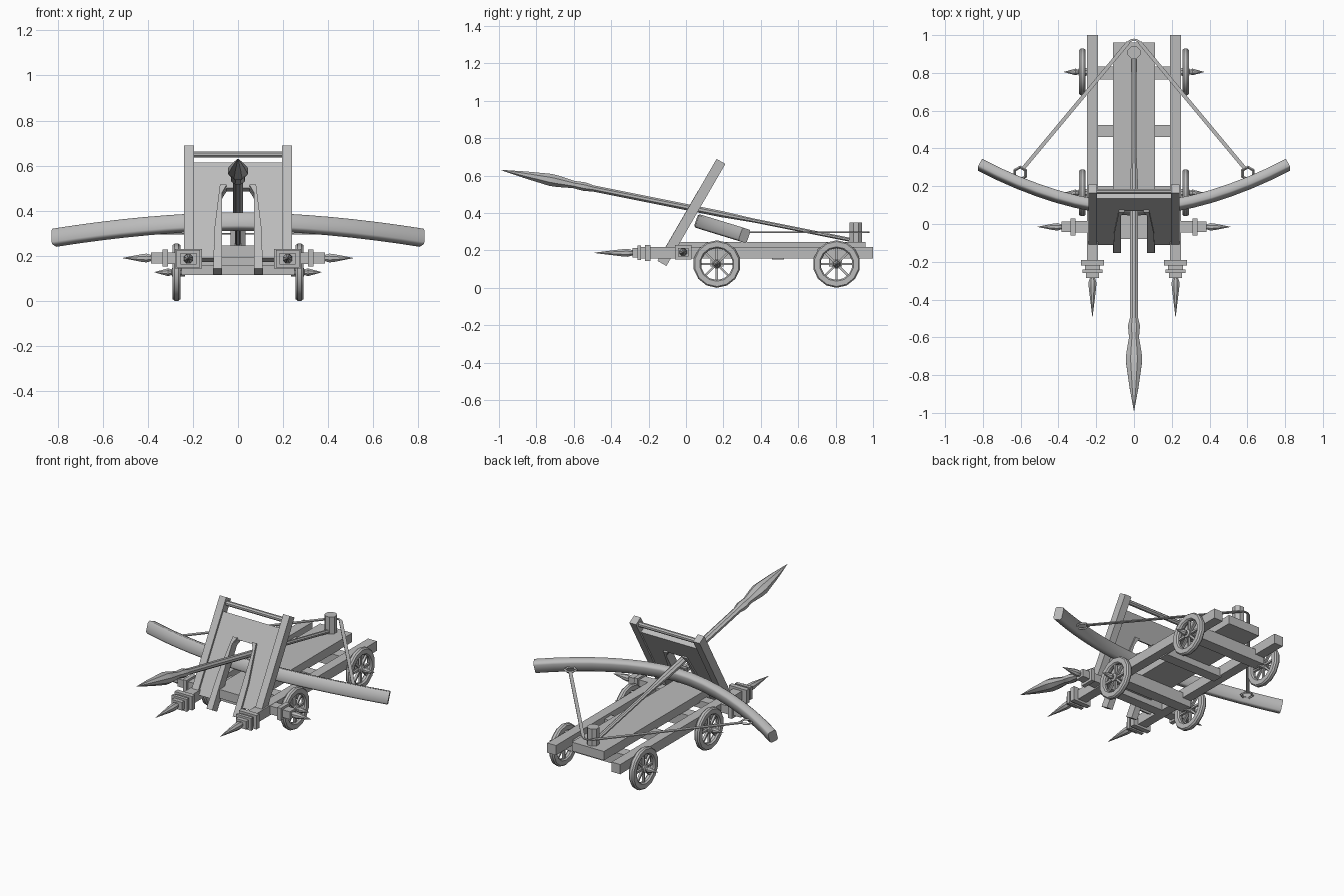
import bpy, bmesh, math
from mathutils import Vector, Matrix

if "Cube" in bpy.data.objects:
    bpy.data.objects.remove(bpy.data.objects["Cube"])

GREY = (0.5, 0.5, 0.5, 1)
mat = bpy.data.materials.new("plain grey")
mat.use_nodes = True
mat.diffuse_color = GREY
mat.node_tree.nodes["Principled BSDF"].inputs["Base Color"].default_value = GREY


def finish(name, bm, matrix=Matrix(), angle=35):
    bm.transform(matrix)
    bmesh.ops.recalc_face_normals(bm, faces=bm.faces)
    mesh = bpy.data.meshes.new(name)
    bm.to_mesh(mesh)
    bm.free()
    ob = bpy.data.objects.new(name, mesh)
    bpy.context.collection.objects.link(ob)
    mesh.materials.append(mat)
    bpy.ops.object.select_all(action='DESELECT')
    ob.select_set(True)
    bpy.context.view_layer.objects.active = ob
    bpy.ops.object.shade_smooth_by_angle(angle=math.radians(angle))
    return ob


def box(name, x0, x1, y0, y1, z0, z1, matrix=Matrix()):
    bm = bmesh.new()
    bmesh.ops.create_cube(bm, size=1)
    for v in bm.verts:
        v.co = ((x0 + x1) / 2 + v.co.x * (x1 - x0), (y0 + y1) / 2 + v.co.y * (y1 - y0),
                (z0 + z1) / 2 + v.co.z * (z1 - z0))
    return finish(name, bm, matrix)


def loft(name, rings, closed=False, matrix=Matrix(), angle=35):
    """Skin a list of equal-sized point rings."""
    bm = bmesh.new()
    rows = [[bm.verts.new(p) for p in r] for r in rings]
    n = len(rows[0])
    for i in range(len(rows) - (0 if closed else 1)):
        a, b = rows[i], rows[(i + 1) % len(rows)]
        for j in range(n):
            bm.faces.new((a[j], a[(j + 1) % n], b[(j + 1) % n], b[j]))
    if not closed:
        bm.faces.new(rows[0])
        bm.faces.new(rows[-1])
    return finish(name, bm, matrix, angle)


def lathe(name, profile, start, direction, n=8, flat=1.0):
    """Revolve (distance, radius) pairs about a direction; flat squashes the height."""
    d = Vector(direction).normalized()
    side = d.cross(Vector((0, 0, 1)))
    side = side.normalized() if side.length > 0.01 else Vector((1, 0, 0))
    up = side.cross(d)
    rings = []
    for h, r in profile:
        ring = []
        for k in range(n):
            a = math.tau * (k + 0.5) / n
            ring.append(Vector(start) + d * h + side * r * math.cos(a) + up * r * flat * math.sin(a))
        rings.append(ring)
    return loft(name, rings)


def prism(name, outline, y0, y1, matrix=Matrix()):
    """Extrude an (x, z) outline from y0 to y1."""
    return loft(name, [[(x, y, z) for x, z in outline] for y in (y0, y1)], matrix=matrix)


def side_name(s):
    return "left" if s > 0 else "right"


# Chassis
box("centre_plank", -0.11, 0.11, -0.08, 0.96, 0.19, 0.245)
for y0, y1, hx, z0, z1, name in ((0.765, 0.835, 0.25, 0.115, 0.19, "rear_axle_beam"),
                                 (0.46, 0.525, 0.2, 0.15, 0.2, "middle_beam"),
                                 (0.13, 0.2, 0.25, 0.115, 0.19, "front_axle_beam"),
                                 (-0.04, 0.02, 0.2, 0.155, 0.2, "front_beam")):
    box(name, -hx, hx, y0, y1, z0, z1)

for s in (-1, 1):
    sn = side_name(s)
    a, b = sorted((s * 0.19, s * 0.25))
    box(sn + "_rail", a, b, -0.19, 1.0, 0.157, 0.217)

    # Front ram: stepped collars and a spike
    for i, (y0, y1, hx, hz) in enumerate(((-0.22, -0.19, 0.06, 0.043), (-0.24, -0.22, 0.04, 0.03),
                                          (-0.26, -0.24, 0.052, 0.038), (-0.285, -0.26, 0.035, 0.025))):
        box(f"{sn}_front_collar_{i}", s * 0.22 - hx, s * 0.22 + hx, y0, y1, 0.187 - hz, 0.187 + hz)
    lathe(sn + "_front_spike", [(0, 0.013), (0.03, 0.023), (0.06, 0.021), (0.21, 0.001)],
          (s * 0.22, -0.28, 0.187), (0, -1, 0), 8)

    # Side ram
    for i, (x0, x1, h) in enumerate(((0.24, 0.31, 0.03), (0.31, 0.335, 0.045), (0.335, 0.385, 0.028))):
        a, b = sorted((s * x0, s * x1))
        box(f"{sn}_side_collar_{i}", a, b, -0.015 - h, -0.015 + h, 0.19 - h * 0.85, 0.19 + h * 0.85)
    lathe(sn + "_side_spike", [(0, 0.013), (0.025, 0.021), (0.045, 0.019), (0.13, 0.001)],
          (s * 0.38, -0.015, 0.19), (s, 0, 0), 8)

    # Wheels: rim, spokes, hub with spike
    for y, end in ((0.165, "front"), (0.805, "rear")):
        pre = f"{sn}_{end}_"
        c = Vector((s * 0.273, y, 0.127))
        sect = ((-0.017, 0.12), (-0.008, 0.127), (0.008, 0.127), (0.017, 0.12),
                (0.017, 0.092), (0.008, 0.085), (-0.008, 0.085), (-0.017, 0.092))
        rim = []
        for k in range(14):
            t = math.tau * k / 14
            rim.append([c + Vector((dx, r * math.sin(t), r * math.cos(t))) for dx, r in sect])
        loft(pre + "wheel_rim", rim, closed=True)
        for k in range(4):
            m = Matrix.Translation(c) @ Matrix.Rotation(math.pi * k / 4, 4, 'X')
            box(f"{pre}spoke_{k}", -0.007, 0.007, -0.006, 0.006, -0.09, 0.09, m)
        lathe(pre + "hub", [(0, 0.02), (0.055, 0.025), (0.06, 0.013), (0.075, 0.019), (0.135, 0.001)],
              (s * 0.235, y, 0.127), (s, 0, 0), 8)

# Sloping shield, built upright then leaned back by 30 degrees
lean = Matrix.Translation((0, -0.128, 0.13)) @ Matrix.Rotation(math.radians(-30), 4, 'X')
half = ((0.05, 0.42), (0.07, 0.39), (0.075, 0.06), (0.21, 0.06), (0.21, 0.55))
prism("shield_panel", list(half) + [(-x, z) for x, z in reversed(half)], -0.015, 0.018, lean)
for s in (-1, 1):
    a, b = sorted((s * 0.195, s * 0.24))
    box(side_name(s) + "_shield_post", a, b, -0.027, 0.027, 0.06, 0.63, lean)
    jamb = [(s * x, z) for x, z in ((0.07, 0.0), (0.11, 0.0), (0.105, 0.2), (0.08, 0.43), (0.05, 0.43), (0.07, 0.39))]
    prism(side_name(s) + "_shield_jamb", jamb, -0.028, 0.027, lean)
lathe("shield_top_bar", [(0, 0.015), (0.4, 0.015)], lean @ Vector((-0.2, 0, 0.6)), (1, 0, 0), 8)

# Curved bow, tilted so its tips drop to the rear
rings = []
tall, deep = Vector((0, 0.33, 0.944)), Vector((0, 0.944, -0.33))
sect = ((-1, -0.75), (-0.7, -1), (0.7, -1), (1, -0.75), (1, 0.75), (0.7, 1), (-0.7, 1), (-1, 0.75))
for i in range(-8, 9):
    u = i / 8
    c = Vector((0.815 * u, 0.078 + 0.235 * abs(u) ** 1.8, 0.352 - 0.072 * abs(u) ** 1.8))
    ang = math.atan2(0.235 * 1.8 * abs(u) ** 0.8, 0.815) * (1 if u >= 0 else -1)
    across = Vector((-math.sin(ang), 0, 0)) + deep * math.cos(ang)
    rings.append([c + across * (p * 0.026) + tall * (q * 0.037) for p, q in sect])
loft("bow", rings, angle=50)

# String rings and flat bowstring
for s in (-1, 1):
    c = Vector((s * 0.603, 0.268, 0.297))
    ring = []
    for k in range(6):
        t = math.tau * k / 6
        ring.append([c + Vector((r * math.sin(t), r * math.cos(t), dz))
                     for r, dz in ((0.041, 0), (0.033, 0.007), (0.025, 0), (0.033, -0.007))])
    loft(side_name(s) + "_string_ring", ring, closed=True)
    a, b = Vector((s * 0.59, 0.29, 0.297)), Vector((s * 0.03, 0.962, 0.297))
    w = (b - a).cross(Vector((0, 0, 1))).normalized() * 0.01
    h = Vector((0, 0, 0.003))
    loft(side_name(s) + "_bowstring", [[p - w - h, p + w - h, p + w + h, p - w + h] for p in (a, b)])
arc = []
for k in range(7):
    t = math.radians(-50 + 100 * k / 6)
    arc.append([(r * math.sin(t), 0.935 + r * math.cos(t), z)
                for r, z in ((0.034, 0.294), (0.046, 0.294), (0.046, 0.3), (0.034, 0.3))])
loft("bowstring_loop", arc)

# Trigger block holding the string
lathe("trigger_post", [(0, 0.036), (0.105, 0.036)], (0, 0.908, 0.245), (0, 0, 1), 8)

# Giant bolt: leaf-shaped head, collar and tapering shaft
lathe("bolt", [(0, 0.001), (0.13, 0.026), (0.27, 0.047), (0.31, 0.044), (0.40, 0.028),
               (0.42, 0.031), (0.46, 0.034), (0.5, 0.024), (1.2, 0.024), (1.38, 0.015), (1.9, 0.015)],
      (0, -0.99, 0.63), (0, 1, -0.2), 8, 0.75)
